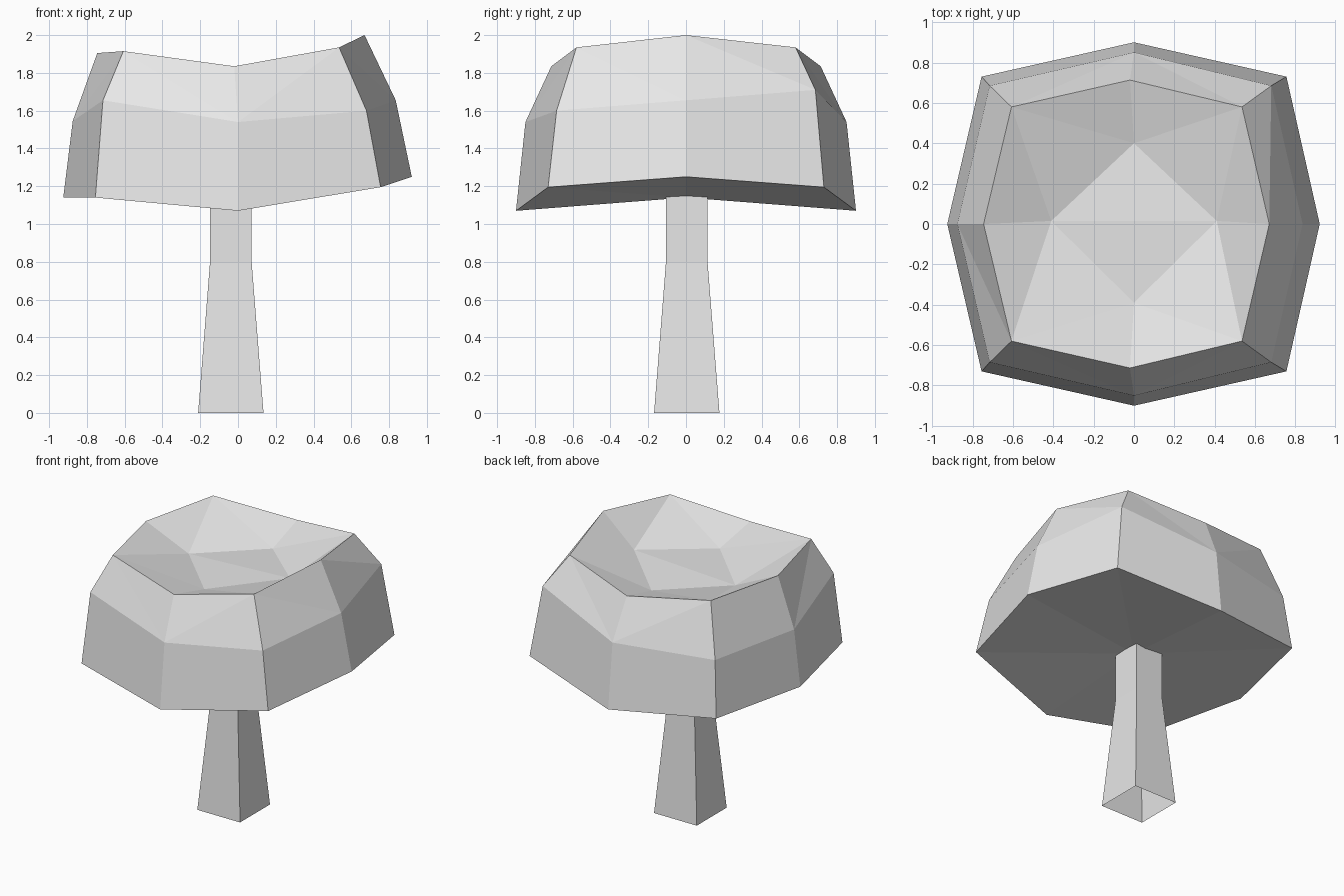
import bpy
import bmesh

old = bpy.data.objects.get("Cube")
if old:
    bpy.data.objects.remove(old, do_unlink=True)

grey = bpy.data.materials.new("plain_grey")
grey.use_nodes = True
grey.diffuse_color = (0.8, 0.8, 0.8, 1)
grey.node_tree.nodes["Principled BSDF"].inputs["Base Color"].default_value = (0.8, 0.8, 0.8, 1)


def ring(bm, points):
    return [bm.verts.new(p) for p in points]


def finish(bm, name):
    bmesh.ops.recalc_face_normals(bm, faces=bm.faces[:])
    mesh = bpy.data.meshes.new(name)
    bm.to_mesh(mesh)
    bm.free()
    mesh.materials.append(grey)
    obj = bpy.data.objects.new(name, mesh)
    bpy.context.collection.objects.link(obj)
    return obj


def octagon(right, left, depth, cx_r, cx_l, cy, mid_x, heights):
    """Eight points going round from +x: sides alternate with corners."""
    outline = [(right, 0), (cx_r, cy), (mid_x, depth), (-cx_l, cy),
               (-left, 0), (-cx_l, -cy), (mid_x, -depth), (cx_r, -cy)]
    return [(x, y, z) for (x, y), z in zip(outline, heights)]


# Cap: three uneven eight-sided rings
bm = bmesh.new()
lower = ring(bm, octagon(0.92, 0.925, 0.90, 0.755, 0.755, 0.73, 0,
                         (1.25, 1.195, 1.07, 1.14, 1.14, 1.14, 1.07, 1.195)))
middle = ring(bm, octagon(0.835, 0.875, 0.85, 0.68, 0.715, 0.685, 0,
                          (1.655, 1.71, 1.54, 1.54, 1.545, 1.655, 1.54, 1.60)))
rim = ring(bm, octagon(0.67, 0.745, 0.713, 0.535, 0.607, 0.58, -0.02,
                       (2.0, 1.935, 1.835, 1.907, 1.905, 1.915, 1.835, 1.935)))
dish = ring(bm, [(0.41, 0.015, 1.79), (0, 0.4, 1.75),
                 (-0.41, 0.015, 1.75), (0, -0.39, 1.755)])
under = bm.verts.new((0, 0, 1.14))

for i in range(8):
    j = (i + 1) % 8
    # Lower wall and underside
    bm.faces.new((lower[i], lower[j], middle[j], middle[i]))
    bm.faces.new((lower[j], lower[i], under))
    # Upper shoulder, folded towards the rim corners
    if i % 2 or i == 0:
        bm.faces.new((middle[i], middle[j], rim[i]))
        bm.faces.new((middle[j], rim[j], rim[i]))
    else:
        bm.faces.new((middle[i], middle[j], rim[j]))
        bm.faces.new((middle[i], rim[j], rim[i]))

# Hollow on top of the cap
for k in range(4):
    a, b = dish[k], dish[(k + 1) % 4]
    side, corner, nxt = rim[2 * k], rim[2 * k + 1], rim[(2 * k + 2) % 8]
    bm.faces.new((side, corner, a))
    bm.faces.new((corner, b, a))
    bm.faces.new((corner, nxt, b))
bm.faces.new((dish[0], dish[1], dish[2]))
bm.faces.new((dish[0], dish[2], dish[3]))
finish(bm, "mushroom_cap")

# Stem: square tube, open at the foot, flaring downwards
bm = bmesh.new()
levels = []
for z, half in ((0, 0.173), (0.8, 0.11), (1.16, 0.11)):
    levels.append(ring(bm, [(-0.038 + sx * half, 0.004 + sy * half, z)
                            for sx, sy in ((-1, -1), (1, -1), (1, 1), (-1, 1))]))
for low, high in zip(levels, levels[1:]):
    for i in range(4):
        j = (i + 1) % 4
        bm.faces.new((low[i], low[j], high[j], high[i]))
finish(bm, "mushroom_stem")
